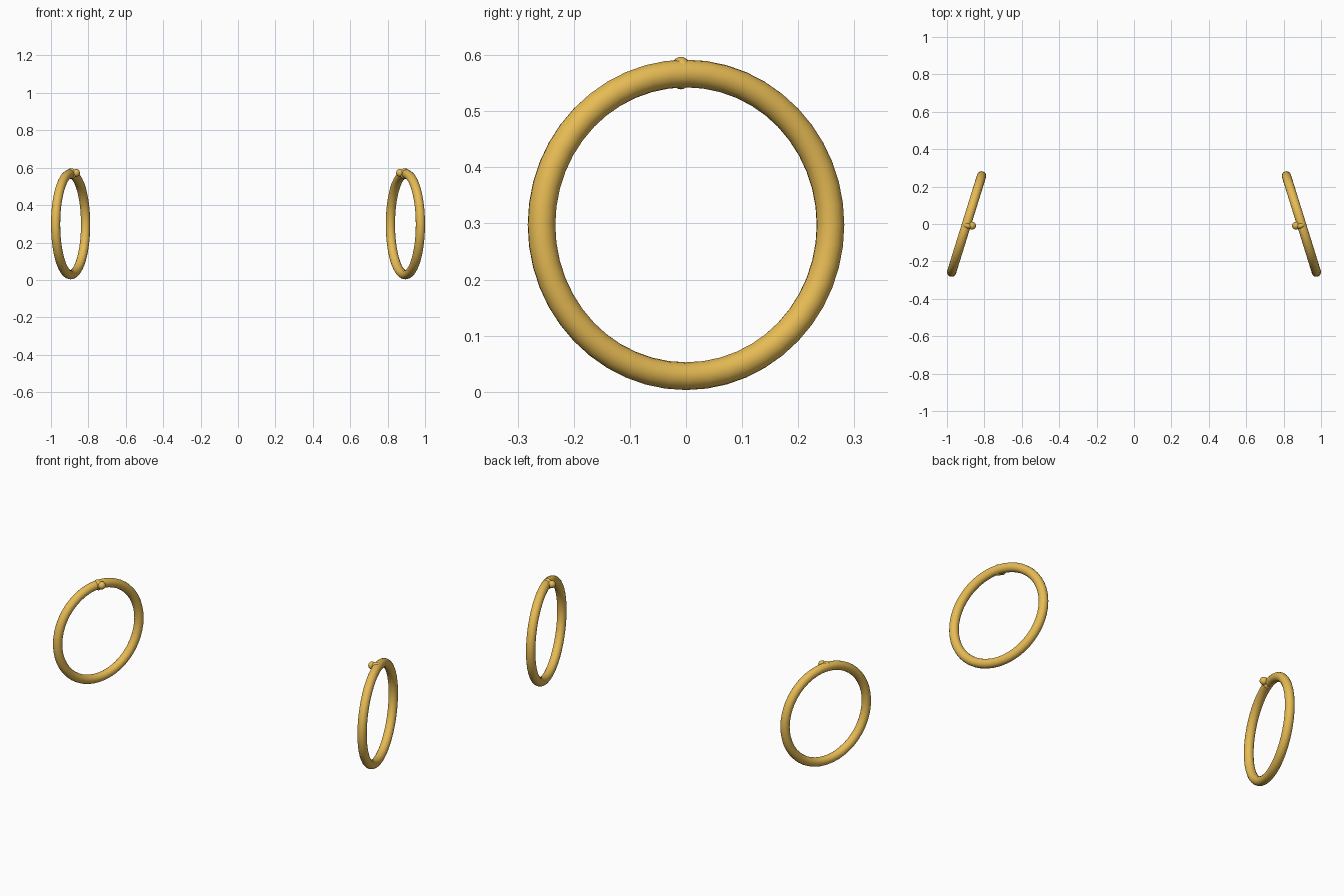
import bpy, math

if "Cube" in bpy.data.objects:
    bpy.data.objects.remove(bpy.data.objects["Cube"])

gold = bpy.data.materials.new("gold")
gold.diffuse_color = (0.80, 0.50, 0.09, 1)
gold.use_nodes = True
gold.node_tree.nodes["Principled BSDF"].inputs["Base Color"].default_value = gold.diffuse_color


def finish(name):
    ob = bpy.context.object
    ob.name = name
    ob.data.materials.append(gold)
    bpy.ops.object.shade_smooth()
    return ob


def ball(name, loc, scale):
    bpy.ops.mesh.primitive_uv_sphere_add(segments=24, ring_count=12, radius=1, location=loc)
    bpy.context.object.scale = scale
    return finish(name)


TURN = math.radians(17.3)
for side, label in ((1, "right"), (-1, "left")):
    # upright hoop, turned so its back edge leans inwards
    bpy.ops.mesh.primitive_torus_add(
        major_segments=48, minor_segments=16, major_radius=0.2697, minor_radius=0.0247,
        location=(side * 0.895, 0, 0.2975),
        rotation=(0, math.pi / 2, side * TURN))
    finish(label + "_hoop")

    # clasp swelling around the top of the hoop
    c = ball(label + "_clasp", (side * 0.892, -0.009, 0.568), (0.028, 0.019, 0.029))
    c.rotation_euler.z = side * TURN

    # small bead on the inner side of the clasp
    ball(label + "_bead", (side * 0.866, -0.009, 0.572), (0.021, 0.021, 0.021))
